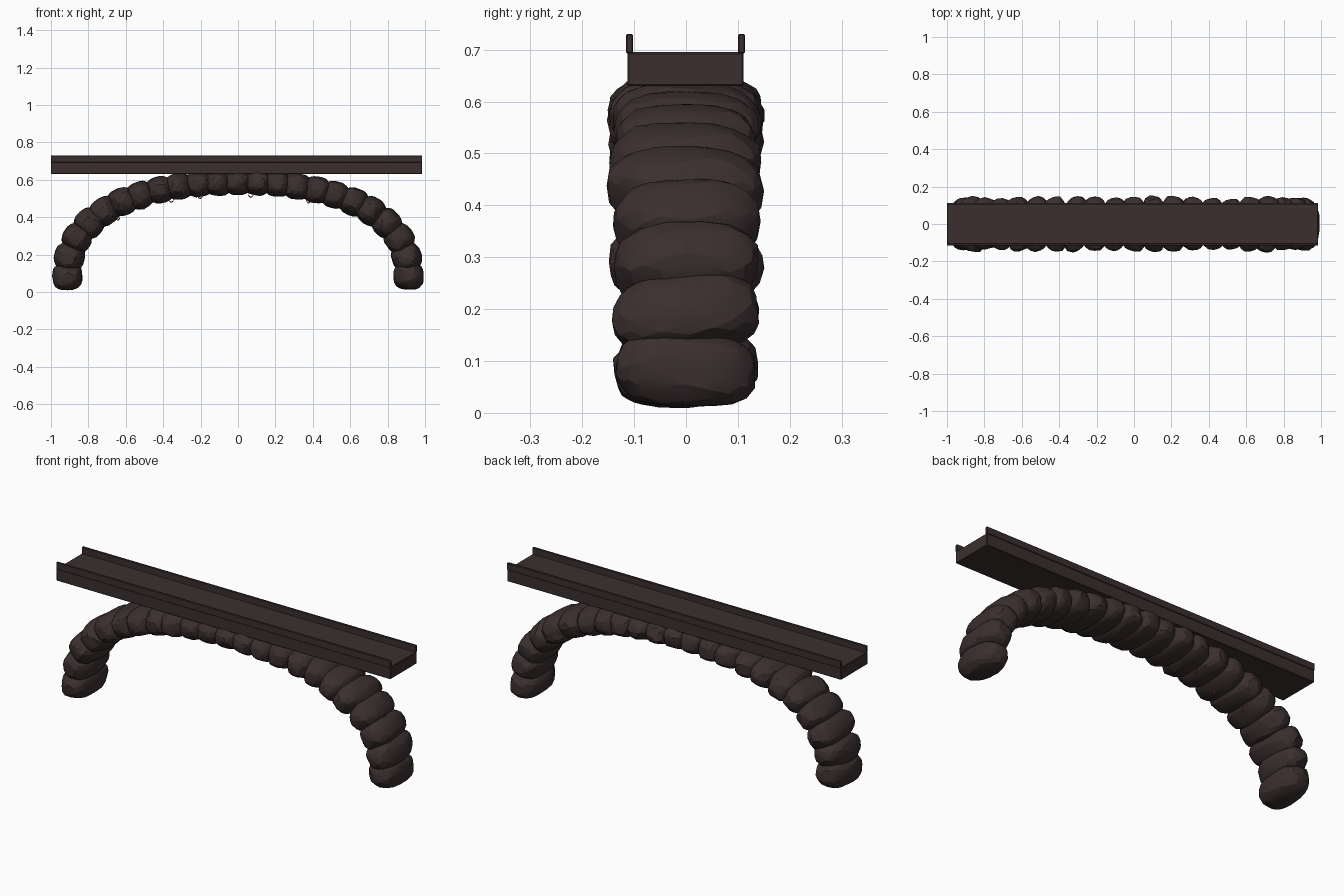
import bpy, bmesh, math, random
from mathutils import Vector, Matrix, noise

random.seed(4)
if "Cube" in bpy.data.objects:
    bpy.data.objects.remove(bpy.data.objects["Cube"])


def material(name, color):
    m = bpy.data.materials.new(name)
    m.use_nodes = True
    m.diffuse_color = color
    m.node_tree.nodes["Principled BSDF"].inputs["Base Color"].default_value = color
    m.node_tree.nodes["Principled BSDF"].inputs["Roughness"].default_value = 0.9
    return m


STONE = material("dark brown stone", (0.043, 0.028, 0.028, 1))
EMBER = material("ember orange", (0.8, 0.13, 0.02, 1))


def make_object(name, bm, mat):
    me = bpy.data.meshes.new(name)
    bm.to_mesh(me)
    bm.free()
    me.materials.append(mat)
    ob = bpy.data.objects.new(name, me)
    bpy.context.collection.objects.link(ob)
    return ob


def box(name, lo, hi, bevel):
    lo, hi = Vector(lo), Vector(hi)
    bm = bmesh.new()
    bmesh.ops.create_cube(bm, size=1)
    bmesh.ops.scale(bm, vec=hi - lo, verts=bm.verts)
    bmesh.ops.translate(bm, vec=(lo + hi) / 2, verts=bm.verts)
    ob = make_object(name, bm, STONE)
    mod = ob.modifiers.new("bevel", "BEVEL")
    mod.width, mod.segments = bevel, 1
    return ob


# Flat deck with a low rail on each long edge
box("deck", (-1, -0.113, 0.63), (0.985, 0.111, 0.695), 0.003)
for side, y in (("front", -0.109), ("back", 0.107)):
    box(side + "_rail", (-1, y - 0.0065, 0.693), (0.985, y + 0.0065, 0.73), 0.002)


# Arch centre line, sampled densely then walked at even spacing
def arch(t):
    e = 2 / 2.3
    c, s = math.cos(t), math.sin(t)
    return Vector((-math.copysign(abs(c) ** e, c) * 0.912, 0, 0.085 + 0.5 * abs(s) ** e))


samples = [arch(math.pi * i / 2000) for i in range(2001)]
lengths = [0]
for a, b in zip(samples, samples[1:]):
    lengths.append(lengths[-1] + (b - a).length)


def frame_at(u):
    """Position and tangent at fraction u of the arch length."""
    target = u * lengths[-1]
    i = min(range(len(lengths)), key=lambda k: abs(lengths[k] - target))
    a, b = samples[max(i - 15, 0)], samples[min(i + 15, 2000)]
    return samples[i], (b - a).normalized()


# Boulders strung along the arch, rounded blocks roughened by noise
COUNT = 23
for n in range(COUNT):
    u = n / (COUNT - 1)
    pos, tangent = frame_at(u)
    normal = tangent.cross(Vector((0, 1, 0))).normalized()
    if normal.dot(pos) < 0:
        normal = -normal
    leg = abs(2 * u - 1)
    size = Vector((0.074, 0.142 + random.uniform(-0.006, 0.008), 0.066 + 0.016 * leg))
    bm = bmesh.new()
    bmesh.ops.create_icosphere(bm, subdivisions=3, radius=1)
    seed = Vector((n * 7.3, 2.1, n * 1.7))
    tilt = Matrix.Rotation(random.uniform(-0.1, 0.1), 3, "Z") @ \
        Matrix.Rotation(random.uniform(-0.12, 0.12), 3, "Y")
    for v in bm.verts:
        rough = 1 + 0.07 * noise.noise(v.co * 1.6 + seed) + 0.03 * noise.noise(v.co * 4 + seed)
        p = Vector([math.copysign(abs(c) ** 0.78, c) * k * rough for c, k in zip(v.co, size)])
        p = tilt @ p
        v.co = pos + tangent * p.x + Vector((0, p.y, 0)) + normal * p.z
        v.co.z = max(v.co.z, 0)
        v.co.x = max(-1, min(1, v.co.x))
    bmesh.ops.recalc_face_normals(bm, faces=bm.faces)
    ob = make_object(f"boulder_{n + 1}", bm, STONE)
    bpy.context.view_layer.objects.active = ob
    ob.select_set(True)
    bpy.ops.object.shade_smooth_by_angle(angle=math.radians(14))
    ob.select_set(False)

# Small glowing slivers curling out of the underside
for k, u in enumerate((0.2, 0.27, 0.34, 0.41, 0.53, 0.67)):
    pos, tangent = frame_at(u)
    down = tangent.cross(Vector((0, 1, 0))).normalized()
    if down.z > 0:
        down = -down
    cu = bpy.data.curves.new(f"ember_sliver_{k + 1}", "CURVE")
    cu.dimensions = "3D"
    cu.bevel_depth, cu.bevel_resolution = 0.003, 1
    spline = cu.splines.new("POLY")
    spline.points.add(6)
    for j, pt in enumerate(spline.points):
        s = j / 6 - 0.5
        q = pos + down * (0.077 - 0.06 * s * s) + tangent * (0.03 * s)
        q.y = 0.02 * (-1) ** k + 0.05 * s
        pt.co = (*q, 1)
        pt.radius = 1.2 - 1.6 * abs(s)
    cu.materials.append(EMBER)
    bpy.context.collection.objects.link(bpy.data.objects.new(cu.name, cu))
